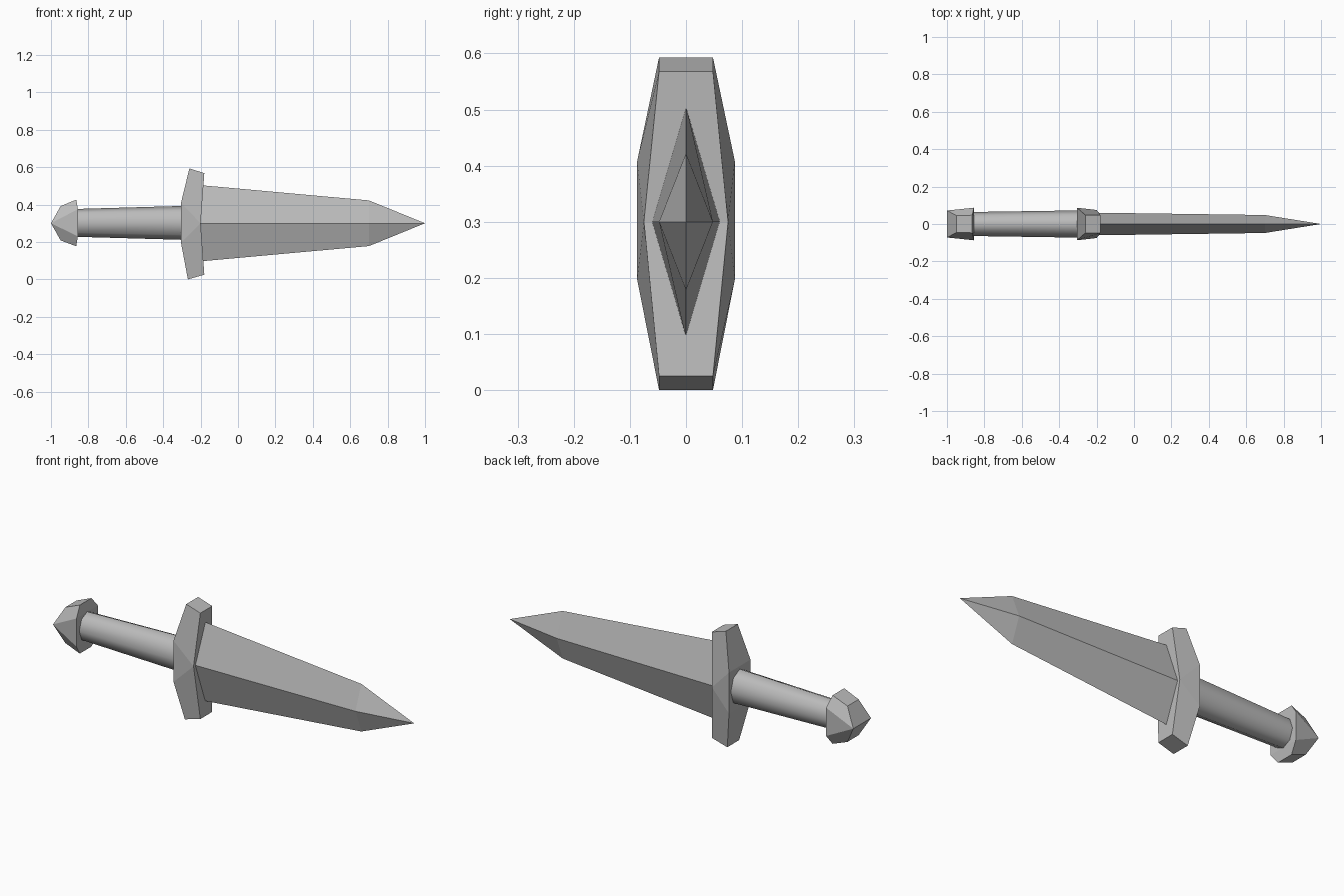
import bpy
import bmesh
from math import sin, cos, pi

cube = bpy.data.objects.get("Cube")
if cube:
    bpy.data.objects.remove(cube, do_unlink=True)

GREY = (0.5, 0.5, 0.5, 1)
steel = bpy.data.materials.new("grey steel")
steel.use_nodes = True
steel.diffuse_color = GREY
steel.node_tree.nodes["Principled BSDF"].inputs["Base Color"].default_value = GREY


def loft(name, rings):
    """Bridge rings of points, cap both ends and merge coincident corners."""
    bm = bmesh.new()
    loops = [[bm.verts.new(p) for p in ring] for ring in rings]
    for a, b in zip(loops, loops[1:]):
        n = len(a)
        for i in range(n):
            j = (i + 1) % n
            bm.faces.new((a[i], a[j], b[j], b[i]))
    bm.faces.new(loops[0][::-1])
    bm.faces.new(loops[-1])
    bmesh.ops.remove_doubles(bm, verts=bm.verts[:], dist=0.0005)
    bmesh.ops.recalc_face_normals(bm, faces=bm.faces[:])
    mesh = bpy.data.meshes.new(name)
    bm.to_mesh(mesh)
    bm.free()
    mesh.materials.append(steel)
    obj = bpy.data.objects.new(name, mesh)
    bpy.context.collection.objects.link(obj)
    return obj


def oval(x, ry, rz, sides, z=0.3):
    """Ring around the long axis with corners at top, bottom and sides."""
    return [(x, ry * sin(2 * pi * i / sides), z + rz * cos(2 * pi * i / sides))
            for i in range(sides)]


def slab(x0, z0, y0, x1, z1, y1):
    """Four corners: a left pair and a right pair, mirrored in y."""
    return [(x0, -y0, z0), (x1, -y1, z1), (x1, y1, z1), (x0, y0, z0)]


# Blade: diamond section narrowing to a point
loft("blade", [oval(-0.25, 0.061, 0.208, 4), oval(0.7, 0.048, 0.122, 4),
               oval(1.0, 0, 0, 4)])

# Crossguard: hollowed toward the blade, swollen toward the grip
loft("crossguard", [slab(-0.268, 0.0, 0.048, -0.18, 0.025, 0.048),
                    slab(-0.305, 0.197, 0.087, -0.2, 0.3, 0.075),
                    slab(-0.305, 0.408, 0.087, -0.2, 0.3, 0.075),
                    slab(-0.26, 0.593, 0.048, -0.18, 0.568, 0.048)])

# Grip: tapered oval rod
grip = loft("grip", [oval(-0.88, 0.064, 0.074, 8, 0.302),
                     oval(-0.28, 0.073, 0.091, 8, 0.302)])
for face in grip.data.polygons:
    face.use_smooth = len(face.vertices) == 4

# Pommel: wedge with its edge at the far end
loft("pommel", [slab(-0.948, 0.208, 0.045, -0.865, 0.177, 0.047),
                slab(-1.0, 0.3, 0.072, -0.856, 0.23, 0.087),
                slab(-1.0, 0.3, 0.072, -0.856, 0.375, 0.087),
                slab(-0.948, 0.392, 0.045, -0.865, 0.426, 0.047)])
